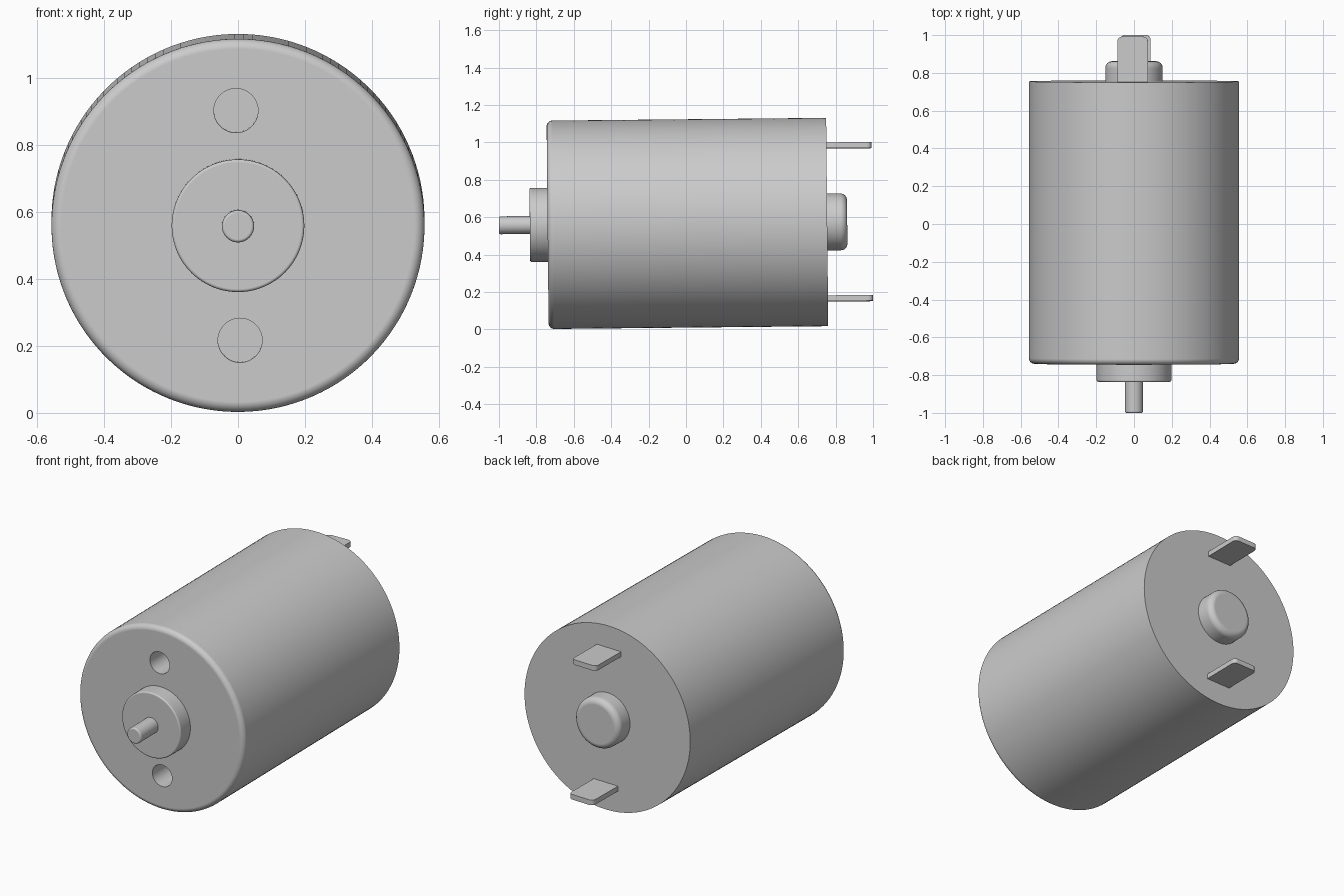
import bpy, bmesh
from math import sin, cos, pi
from mathutils import Matrix

if "Cube" in bpy.data.objects:
    bpy.data.objects.remove(bpy.data.objects["Cube"])

# The whole motor is tipped and rolled very slightly about its axis
PLACE = (Matrix.Translation((0, 0, 0.567)) @ Matrix.Rotation(0.01, 4, 'X')
         @ Matrix.Rotation(-0.018, 4, 'Y'))


def make_object(name, bm):
    bmesh.ops.recalc_face_normals(bm, faces=bm.faces)
    mesh = bpy.data.meshes.new(name)
    bm.to_mesh(mesh)
    bm.free()
    obj = bpy.data.objects.new(name, mesh)
    bpy.context.collection.objects.link(obj)
    obj.matrix_world = PLACE
    return obj


def activate(obj):
    bpy.ops.object.select_all(action='DESELECT')
    obj.select_set(True)
    bpy.context.view_layer.objects.active = obj


def smooth(obj):
    activate(obj)
    bpy.ops.object.shade_smooth_by_angle(angle=0.6)
    mod = obj.modifiers.new("even_shading", 'WEIGHTED_NORMAL')
    mod.keep_sharp = True


def disc(name, radius, y_base, y_end, fillet=0.0, sides=96, x=0, z=0, steps=6):
    """Cylinder along y, with a rounded rim at y_end."""
    d = 1 if y_end > y_base else -1
    profile = [(radius, y_base)]
    if fillet:
        for i in range(steps + 1):
            a = i / steps * pi / 2
            profile.append((radius - fillet + fillet * cos(a),
                            y_end - d * fillet * (1 - sin(a))))
    else:
        profile.append((radius, y_end))
    bm = bmesh.new()
    rings = [[bm.verts.new((x + r * cos(2 * pi * k / sides), y,
                            z + r * sin(2 * pi * k / sides)))
              for k in range(sides)] for r, y in profile]
    for a, b in zip(rings, rings[1:]):
        for k in range(sides):
            n = (k + 1) % sides
            bm.faces.new((a[k], a[n], b[n], b[k]))
    bm.faces.new(rings[0])
    bm.faces.new(rings[-1])
    return make_object(name, bm)


def terminal(name, z):
    """Flat tab with two rounded outer corners."""
    w, y0, y1, c, t = 0.081, 0.745, 0.996, 0.025, 0.031
    outline = [(-w, y0), (w, y0)]
    for sx, start in ((1, 0), (-1, pi / 2)):
        for i in range(6):
            a = start + i / 5 * pi / 2
            outline.append((sx * (w - c) + c * cos(a), y1 - c + c * sin(a)))
    bm = bmesh.new()
    face = bm.faces.new([bm.verts.new((x, y, z - t / 2)) for x, y in outline])
    top = bmesh.ops.extrude_face_region(bm, geom=[face], use_keep_orig=True)
    verts = [v for v in top['geom'] if isinstance(v, bmesh.types.BMVert)]
    bmesh.ops.translate(bm, verts=verts, vec=(0, 0, t))
    return make_object(name, bm)


# Can with two blind mounting holes in its front face
can = disc("motor_can", 0.557, 0.755, -0.74, 0.03, sides=128)
for label, z in (("upper", 0.343), ("lower", -0.343)):
    cutter = disc(label + "_hole_cutter", 0.066, -0.59, -0.9, sides=48, z=z)
    cutter.hide_render = True
    mod = can.modifiers.new(label + "_hole", 'BOOLEAN')
    mod.operation = 'DIFFERENCE'
    mod.solver = 'EXACT'
    mod.object = cutter
    activate(can)
    bpy.ops.object.modifier_apply(modifier=mod.name)
    bpy.data.objects.remove(cutter)
smooth(can)

# Bearing bosses and shaft
smooth(disc("front_bearing_boss", 0.198, -0.735, -0.835, 0.009))
smooth(disc("drive_shaft", 0.048, -0.83, -1.0, 0.009, sides=48))
smooth(disc("rear_bearing_boss", 0.152, 0.75, 0.862, 0.036))

# Electrical terminals
smooth(terminal("upper_terminal", 0.409))
smooth(terminal("lower_terminal", -0.409))
